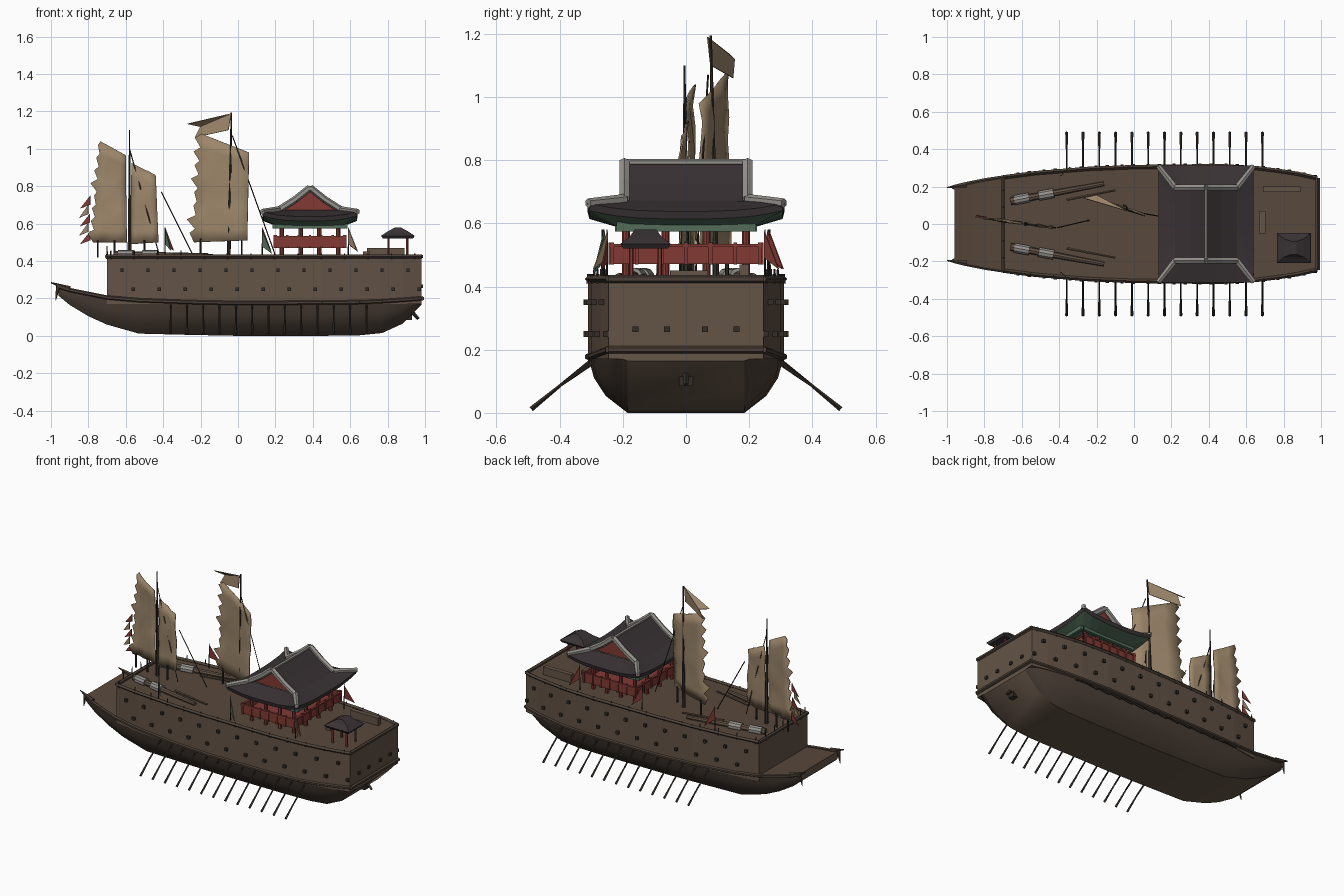
import bpy, bmesh, math, random
from mathutils import Vector, Matrix

random.seed(4)
if "Cube" in bpy.data.objects:
    bpy.data.objects.remove(bpy.data.objects["Cube"])


def material(name, *rgb):
    m = bpy.data.materials.new(name)
    col = [((c / 255 + 0.055) / 1.055) ** 2.4 for c in rgb] + [1]
    m.use_nodes = True
    m.diffuse_color = col
    m.node_tree.nodes["Principled BSDF"].inputs["Base Color"].default_value = col
    return m


WALL = material("wall wood", 99, 83, 70)
HULL = material("hull side wood", 76, 64, 55)
KEEL = material("hull bottom wood", 102, 86, 73)
DECK = material("deck wood", 89, 73, 60)
DARK = material("dark wood", 52, 45, 39)
SAIL = material("sail cloth", 156, 134, 106)
TILE = material("roof tile", 57, 50, 52)
STONE = material("ridge plaster", 150, 147, 141)
RED = material("red paint", 130, 58, 52)
GREEN = material("green paint", 82, 108, 90)


def make(name, bm, *mats, smooth=False):
    bmesh.ops.recalc_face_normals(bm, faces=bm.faces)
    me = bpy.data.meshes.new(name)
    bm.to_mesh(me)
    bm.free()
    for m in mats:
        me.materials.append(m)
    ob = bpy.data.objects.new(name, me)
    bpy.context.collection.objects.link(ob)
    if smooth:
        bpy.ops.object.select_all(action="DESELECT")
        ob.select_set(True)
        bpy.context.view_layer.objects.active = ob
        bpy.ops.object.shade_smooth_by_angle(angle=math.radians(35))
    return ob


def bar(bm, a, b, r1, r2=None, sides=6):
    a, b = Vector(a), Vector(b)
    d = b - a
    mat = Matrix.Translation((a + b) / 2) @ d.to_track_quat("Z", "Y").to_matrix().to_4x4()
    bmesh.ops.create_cone(bm, cap_ends=True, segments=sides, radius1=r1,
                          radius2=r1 if r2 is None else r2, depth=d.length, matrix=mat)


def box(bm, c, s):
    bmesh.ops.create_cube(bm, size=1, matrix=Matrix.Translation(c) @ Matrix.Diagonal((*s, 1)))


def poly(bm, pts, mi=0):
    f = bm.faces.new([bm.verts.new(p) for p in pts])
    f.material_index = mi


def loft(bm, rings):
    vs = [[bm.verts.new(p) for p in r] for r in rings]
    for a, b in zip(vs, vs[1:]):
        for i in range(len(a)):
            j = (i + 1) % len(a)
            bm.faces.new((a[i], a[j], b[j], b[i]))
    bm.faces.new(vs[0])
    bm.faces.new(vs[-1])


# Hull stations: x, half width, top z, bottom z
STATIONS = [(-.96, .2, .265, .215), (-.9, .215, .245, .165), (-.8, .235, .225, .105),
            (-.7, .25, .205, .06), (-.53, .272, .19, .012), (-.25, .295, .18, .005),
            (0, .305, .175, 0), (.45, .31, .178, 0), (.65, .3, .18, .003),
            (.77, .285, .185, .015), (.88, .268, .192, .065), (.98, .245, .2, .165)]


def half(x):
    for a, b in zip(STATIONS, STATIONS[1:]):
        if x <= b[0]:
            t = (x - a[0]) / (b[0] - a[0])
            return a[1] + t * (b[1] - a[1])
    return STATIONS[-1][1]


# Lower hull: dark sides, lighter bottom and ends, planked bow deck
bm = bmesh.new()
rings = []
for x, w, zt, zb in STATIONS:
    wb, h = min(.185, w - .015), zt - zb
    side = [(wb, zb), (wb + .55 * (w - wb), zb + .3 * h), (wb + .85 * (w - wb), zb + .62 * h), (w, zt)]
    rings.append([(x, y, z) for y, z in side] + [(x, -y, z) for y, z in reversed(side)])
loft(bm, rings)
bmesh.ops.recalc_face_normals(bm, faces=bm.faces)
for f in bm.faces:
    f.material_index = 2 if f.normal.z > .8 else 0 if abs(f.normal.y) > .4 else 1
make("hull", bm, HULL, KEEL, DECK, smooth=True)

# Upper wall with closed deck
bm = bmesh.new()
xs = [-.7] + [s[0] for s in STATIONS[4:]]
loft(bm, [[(x, half(x), .17), (x, half(x), .42), (x, -half(x), .42), (x, -half(x), .17)] for x in xs])
for f in bm.faces:
    if all(v.co.z > .4 for v in f.verts):
        f.material_index = 1
make("upper_wall", bm, WALL, DECK)

# Gunwales, deck rims and bow horns
bm = bmesh.new()
for s in (1, -1):
    for a, b in zip(STATIONS, STATIONS[1:]):
        bar(bm, (a[0], s * a[1], a[2]), (b[0], s * b[1], b[2]), .011)
    for a, b in zip(xs, xs[1:]):
        bar(bm, (a, s * half(a), .424), (b, s * half(b), .424), .011, sides=4)
    bar(bm, (-.9, s * .21, .25), (-1, s * .195, .285), .016, .003)
    bar(bm, (-.96, s * .197, .27), (-.975, s * .195, .19), .013, .002)
for x, z in ((-.7, .424), (.98, .424), (.985, .2)):
    bar(bm, (x, -half(x), z), (x, half(x), z), .012)
make("rails", bm, HULL)

# Ports along the walls and stern, and rail posts
bm = bmesh.new()
for s in (1, -1):
    for i in range(12):
        x = -.62 + i * .139
        for z, dx in ((.35, 0), (.25, .06)):
            box(bm, (x + dx, s * half(x + dx), z), (.018, .03, .018))
    for i in range(14):
        x = -.68 + i * .125
        bar(bm, (x, s * half(x), .41), (x, s * half(x), .455 if x < -.3 else .44), .006, .003, 4)
    for y in (.06, .16):
        box(bm, (.98, s * y, .265), (.02, .018, .018))
for y in (-.18, -.09, 0, .09, .18):
    bar(bm, (-.7, y, .41), (-.7, y, .48), .006, .002, 4)
make("ports_and_posts", bm, DARK)

# Rudder
bm = bmesh.new()
box(bm, (.89, 0, .115), (.08, .045, .06))
bar(bm, (.9, 0, .16), (.965, 0, .09), .014, .008, 4)
make("rudder", bm, DARK)

# Oars
bm = bmesh.new()
for i in range(13):
    x = -.36 + i * .0872
    for s in (1, -1):
        bar(bm, (x, s * (half(x) - .02), .175), (x, s * .4, .085), .005, sides=5)
        bar(bm, (x, s * .4, .085), (x, s * .49, .012), .005, .008, 4)
make("oars", bm, DARK)

# Pavilion frame: posts, floor and panelled railing
CX = .385
bm = bmesh.new()
for dx in (-.15, -.05, .05, .15):
    for y in (-.19, -.065, .065, .19):
        if abs(dx) > .1 or abs(y) > .1:
            bar(bm, (CX + dx, y, .42), (CX + dx, y, .6), .012, sides=8)
box(bm, (CX, 0, .478), (.37, .47, .014))
for s in (1, -1):
    box(bm, (CX + s * .185, 0, .506), (.008, .47, .05))
    box(bm, (CX, s * .235, .506), (.37, .008, .05))
    box(bm, (CX + s * .187, 0, .53), (.014, .49, .01))
    box(bm, (CX, s * .237, .53), (.39, .014, .01))
    for k in range(-3, 4):
        box(bm, (CX + s * .187, k * .078, .505), (.016, .012, .07))
        box(bm, (CX + k * .061, s * .237, .505), (.012, .016, .07))
make("pavilion_frame", bm, RED)


# Pavilion roof: hipped skirt with upswept corners, gabled top, painted underside
def ring_side(side, n, ax, ay, z0, lift):
    pts = []
    for i in range(n + 1):
        t = -1 + 2 * i / n
        p = [(t * ax, -ay), (ax, t * ay), (-t * ax, ay), (-ax, -t * ay)][side]
        pts.append((CX + p[0], p[1], z0 + lift * abs(t) ** 3))
    return pts


bm = bmesh.new()
for side in range(4):
    tiers = [(ring_side(side, 8, .165, .19, .672, 0), 0), (ring_side(side, 8, .255, .312, .638, .026), 0),
             (ring_side(side, 8, .25, .306, .614, .026), 0), (ring_side(side, 8, .17, .2, .583, 0), 1)]
    for (a, _), (b, mi) in zip(tiers, tiers[1:]):
        for i in range(8):
            poly(bm, (a[i], b[i], b[i + 1], a[i + 1]), mi)
profile = [(0, .79), (.08, .726), (.165, .672)]
for s in (1, -1):
    for (d, z), (e, w) in zip(profile, profile[1:]):
        poly(bm, [(CX + s * d, -.2, z), (CX + s * d, .2, z), (CX + s * e, .2, w), (CX + s * e, -.2, w)])
    poly(bm, [(CX + d * k, s * .185, z) for k, p in ((1, profile), (-1, profile[:0:-1])) for d, z in p], 2)
poly(bm, ring_side(0, 1, .17, .2, .583, 0) + ring_side(2, 1, .17, .2, .583, 0), 1)
bmesh.ops.remove_doubles(bm, verts=bm.verts, dist=.0005)
make("pavilion_roof", bm, TILE, GREEN, RED)

bm = bmesh.new()
bar(bm, (CX, -.2, .793), (CX, .2, .793), .01)
for s in (1, -1):
    for t in (1, -1):
        for (d, z), (e, w) in zip(profile, profile[1:]):
            bar(bm, (CX + t * d, s * .195, z + .003), (CX + t * e, s * .195, w + .003), .018)
        bar(bm, (CX + t * .165, s * .195, .675), (CX + t * .255, s * .31, .664), .018, .015)
make("roof_ridges", bm, STONE)

# Green beams below the eaves
bm = bmesh.new()
for s in (1, -1):
    box(bm, (CX + s * .19, 0, .589), (.02, .44, .03))
    box(bm, (CX, s * .215, .589), (.36, .02, .03))
make("eave_beams", bm, GREEN)

# Stern canopy
bm = bmesh.new()
loft(bm, [[(.855 + i * a, -.128 + j * b, z) for i, j in ((1, 1), (-1, 1), (-1, -1), (1, -1))]
          for a, b, z in ((.08, .07, .52), (.09, .08, .535), (.055, .05, .558), (.015, .035, .58))])
make("canopy_roof", bm, TILE)
bm = bmesh.new()
for i in (1, -1):
    for j in (1, -1):
        bar(bm, (.855 + i * .05, -.128 + j * .045, .42), (.855 + i * .05, -.128 + j * .045, .53), .007)
make("canopy_posts", bm, RED)

# Deck chests, spars and rolled mats
bm = bmesh.new()
box(bm, (.685, .01, .435), (.035, .12, .03))
box(bm, (.79, .185, .445), (.2, .03, .05))
make("deck_chests", bm, WALL)
spars, mats = bmesh.new(), bmesh.new()
for s in (1, -1):
    bar(spars, (-.66, s * .122, .432), (-.16, s * .215, .43), .021, .012, 8)
    bar(spars, (-.36, s * .13, .43), (-.1, s * .18, .43), .008, .006)
    for x, y in ((-.64, .127), (-.51, .15)):
        bar(mats, (x, s * y, .432), (x + .08, s * (y + .015), .432), .027, sides=10)
make("deck_spars", spars, WALL)
make("rolled_mats", mats, STONE, smooth=True)


# Crumpled sails with ragged leading edges
def sail(name, bl, br, tr, tl, ymap, rows, jag):
    bm = bmesh.new()
    bl, br, tr, tl = (Vector((x, ymap(x), z)) for x, z in (bl, br, tr, tl))
    cols, grid = 4, []
    for r in range(rows + 1):
        a, b = bl.lerp(tl, r / rows), br.lerp(tr, r / rows)
        grid.append([bm.verts.new(a.lerp(b, c / cols) + Vector((0, random.uniform(-.008, .008), 0)))
                     for c in range(cols + 1)])
    for lo, hi in zip(grid, grid[1:]):
        for c in range(cols):
            bm.faces.new((lo[c], lo[c + 1], hi[c + 1], hi[c]))
        if jag:
            tip = lo[0].co.lerp(hi[0].co, .7) - Vector((jag * random.uniform(.3, 1.1), 0, 0))
            bm.faces.new((lo[0], hi[0], bm.verts.new(tip)))
    make(name, bm, SAIL, smooth=True).modifiers.new("thickness", "SOLIDIFY").thickness = .005


main_y = lambda x: .05 - .33 * (x - .06)
fore_y = lambda x: -.02 - .13 * (x + .43)
sail("main_sail", (-.235, .5), (.05, .51), (.06, .98), (-.195, 1.08), main_y, 8, .05)
sail("fore_sail_front", (-.775, .5), (-.595, .5), (-.6, .965), (-.735, 1.04), fore_y, 8, .035)
sail("fore_sail_back", (-.575, .49), (-.425, .5), (-.44, .86), (-.57, .925), fore_y, 6, 0)

# Masts, yards and rigging
bm = bmesh.new()
bar(bm, (-.05, .095, .42), (-.035, .078, 1.195), .011, .004)
bar(bm, (-.58, 0, .42), (-.58, -.005, 1.1), .012, .003)
bar(bm, (-.2, .13, .42), (-.2, .13, .52), .006)
bar(bm, (.02, .06, .42), (.02, .06, .52), .006)
for x in (-.75, -.66, -.5):
    bar(bm, (x, fore_y(x), .42), (x, fore_y(x), .51), .006)
for a, b in (((-.03, .07, 1.07), (.2, .03, .43)), ((-.41, -.02, .77), (-.24, .02, .43)),
             ((-.58, 0, 1), (-.42, -.02, .43))):
    bar(bm, a, b, .003, sides=4)
make("masts_and_rigging", bm, DARK)


# Pennants on short staffs, and the masthead flag
def pennants(name, mat, spots):
    bm = bmesh.new()
    for x, y, z, w, h, dy in spots:
        poly(bm, ((x, y, z), (x, y, z - h * .7), (x + w, y + dy, z - h)))
    make(name, bm, mat).modifiers.new("thickness", "SOLIDIFY").thickness = .004


staffs = [(x, s * y) for x, y in ((-.39, .26), (.13, .265), (.59, .25)) for s in (1, -1)]
bm = bmesh.new()
for x, y in staffs:
    bar(bm, (x, y, .41), (x, y, .58), .004, .002, 4)
make("flag_staffs", bm, DARK)
pennants("red_pennants", RED, [(x, y, .575, .045, .12, .045) for x, y in staffs if y > 0]
         + [(.6, -.25, .55, .04, .1, -.02)]
         + [(-.79, .035, .75 - i * .095, -.055, .07, .01) for i in range(3)])
pennants("pale_pennants", SAIL, [(.59, -.25, .575, .045, .12, -.045)]
         + [(-.8, .03, .7 - i * .095, -.05, .07, .01) for i in range(2)])
pennants("green_pennants", GREEN, [(.13, -.265, .56, .05, .12, -.03), (-.39, -.26, .575, .03, .12, -.03)])
bm = bmesh.new()
poly(bm, ((-.035, .07, 1.19), (-.27, .14, 1.135), (-.2, .155, 1.12)))
poly(bm, ((-.035, .07, 1.19), (-.2, .155, 1.12), (-.23, .15, 1.06), (-.05, .08, 1.1)))
make("masthead_flag", bm, SAIL).modifiers.new("thickness", "SOLIDIFY").thickness = .004
